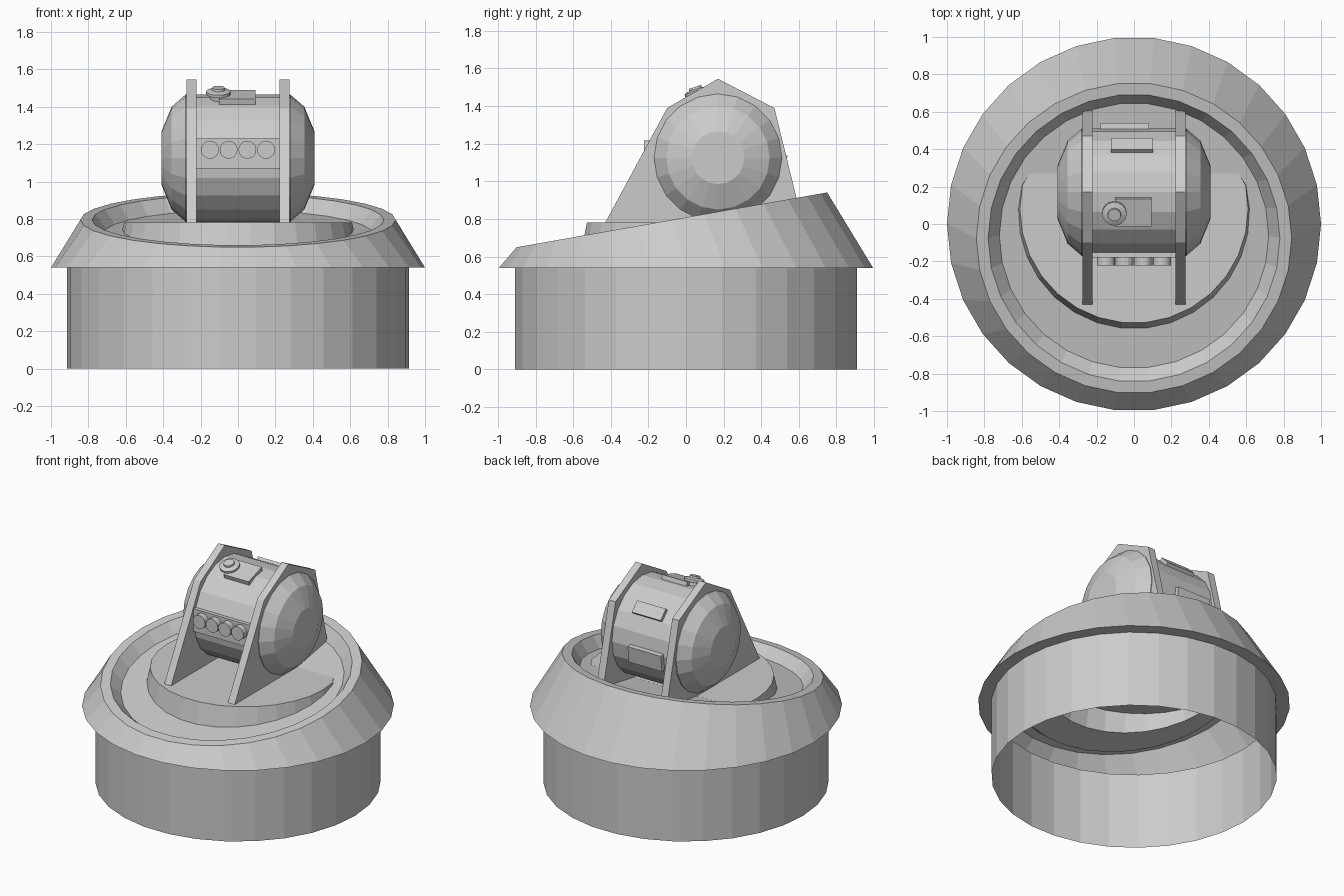
import bpy, bmesh, math
from mathutils import Matrix, Vector

if "Cube" in bpy.data.objects:
    bpy.data.objects.remove(bpy.data.objects["Cube"])

GREY = bpy.data.materials.new("plain_grey")
GREY.use_nodes = True
GREY.diffuse_color = (0.6, 0.6, 0.6, 1)
GREY.node_tree.nodes["Principled BSDF"].inputs["Base Color"].default_value = (0.6, 0.6, 0.6, 1)

SIDES = 30
TILT = math.radians(10)
RIM = Vector((0, -0.075, 0.795))
DRUM = Vector((0, 0.17, 1.125))
DECK = 0.78


def finish(name, bm):
    bmesh.ops.recalc_face_normals(bm, faces=bm.faces)
    mesh = bpy.data.meshes.new(name)
    bm.to_mesh(mesh)
    bm.free()
    mesh.materials.append(GREY)
    obj = bpy.data.objects.new(name, mesh)
    bpy.context.collection.objects.link(obj)
    return obj


def loft(name, rings, cap_start=False, cap_end=False):
    """Skin a list of point rings, optionally closing the ends."""
    bm = bmesh.new()
    loops = [[bm.verts.new(p) for p in ring] for ring in rings]
    for a, b in zip(loops, loops[1:]):
        n = len(a)
        for i in range(n):
            j = (i + 1) % n
            bm.faces.new((a[i], a[j], b[j], b[i]))
    if cap_start:
        bm.faces.new(loops[0])
    if cap_end:
        bm.faces.new(loops[-1])
    return finish(name, bm)


def circle(r, n=SIDES):
    return [Vector((r * math.cos(t), r * math.sin(t), 0))
            for t in (2 * math.pi * i / n for i in range(n))]


def level_ring(r, z):
    return [p + Vector((0, 0, z)) for p in circle(r)]


def tilted_ring(r, depth=0):
    m = Matrix.Translation(RIM) @ Matrix.Rotation(TILT, 4, 'X')
    return [m @ (p - Vector((0, 0, depth))) for p in circle(r)]


def floor_z(y):
    return 0.721 + (y + 0.062) * math.tan(TILT)


def turntable_ring(at_floor):
    """Level deck outline, cut off where the sloping floor rises through it."""
    ring = []
    for p in circle(0.61):
        y = min(p.y + 0.08, 0.27)
        z = DECK
        if at_floor:
            z = floor_z(y)
            flare = 1 + 0.35 * max(0, DECK - z)
            p, y = p * flare, min(p.y * flare + 0.08, 0.27)
            z = floor_z(y)
        ring.append(Vector((p.x, y, z)))
    return ring


def box(name, size, matrix):
    bm = bmesh.new()
    bmesh.ops.create_cube(bm, size=1, matrix=matrix @ Matrix.Diagonal((*size, 1)))
    return finish(name, bm)


def on_drum(angle, x, radius):
    """Frame on the drum surface, angle measured from the top toward the front."""
    return (Matrix.Translation(DRUM) @ Matrix.Rotation(math.radians(angle), 4, 'X')
            @ Matrix.Translation((x, 0, radius)))


# Base, sloping collar and recessed floor
loft("base_wall", [level_ring(0.915, 0), level_ring(0.915, 0.54)])
loft("collar", [level_ring(0.915, 0.54), level_ring(1, 0.54), tilted_ring(0.843),
                tilted_ring(0.78), tilted_ring(0.72, 0.075)])
loft("sloping_floor", [tilted_ring(0.72, 0.075), turntable_ring(True)])
loft("turntable", [turntable_ring(True), turntable_ring(False)], cap_end=True)

# Drum with chamfered ends, lying along x
profile = [(0.41, 0.14), (0.355, 0.275), (0.28, 0.34)]
profile += [(-x, r) for x, r in reversed(profile)]
loft("drum", [[DRUM + Vector((x, p.x, p.y)) for p in circle(r, 20)] for x, r in profile],
     cap_start=True, cap_end=True)

# Side brackets
outline = [(-0.43, DECK), (-0.10, 1.39), (0.17, 1.545), (0.47, 1.39), (0.62, DECK)]
for side, s in (("left", 1), ("right", -1)):
    loft(side + "_bracket", [[Vector((s * x, y, z)) for y, z in outline]
                             for x in (0.222, 0.275)], cap_start=True, cap_end=True)

# Lamp row on the front
box("lamp_plate", (0.446, 0.10, 0.16), Matrix.Translation((0, -0.13, 1.15)))
for i in range(4):
    x = -0.15 + 0.1 * i
    loft("lamp_%d" % (i + 1),
         [[Vector((x + p.x, y, 1.17 + p.y)) for p in circle(0.048, 16)] for y in (-0.12, -0.222)],
         cap_start=True, cap_end=True)

# Plates on the drum
box("top_plate", (0.195, 0.155, 0.05), on_drum(18, -0.005, 0.333))
box("upper_back_plate", (0.225, 0.085, 0.05), on_drum(-46, -0.01, 0.335))
box("lower_back_plate", (0.26, 0.115, 0.05), on_drum(-97, -0.05, 0.34))

# Stepped knob on top
frame = on_drum(18, -0.105, 0)
steps = [(0.045, 0.31), (0.045, 0.355), (0.066, 0.36), (0.066, 0.375), (0.036, 0.384), (0.034, 0.396)]
loft("knob", [[frame @ (p + Vector((0, 0, h))) for p in circle(r, 16)] for r, h in steps],
     cap_start=True, cap_end=True)
